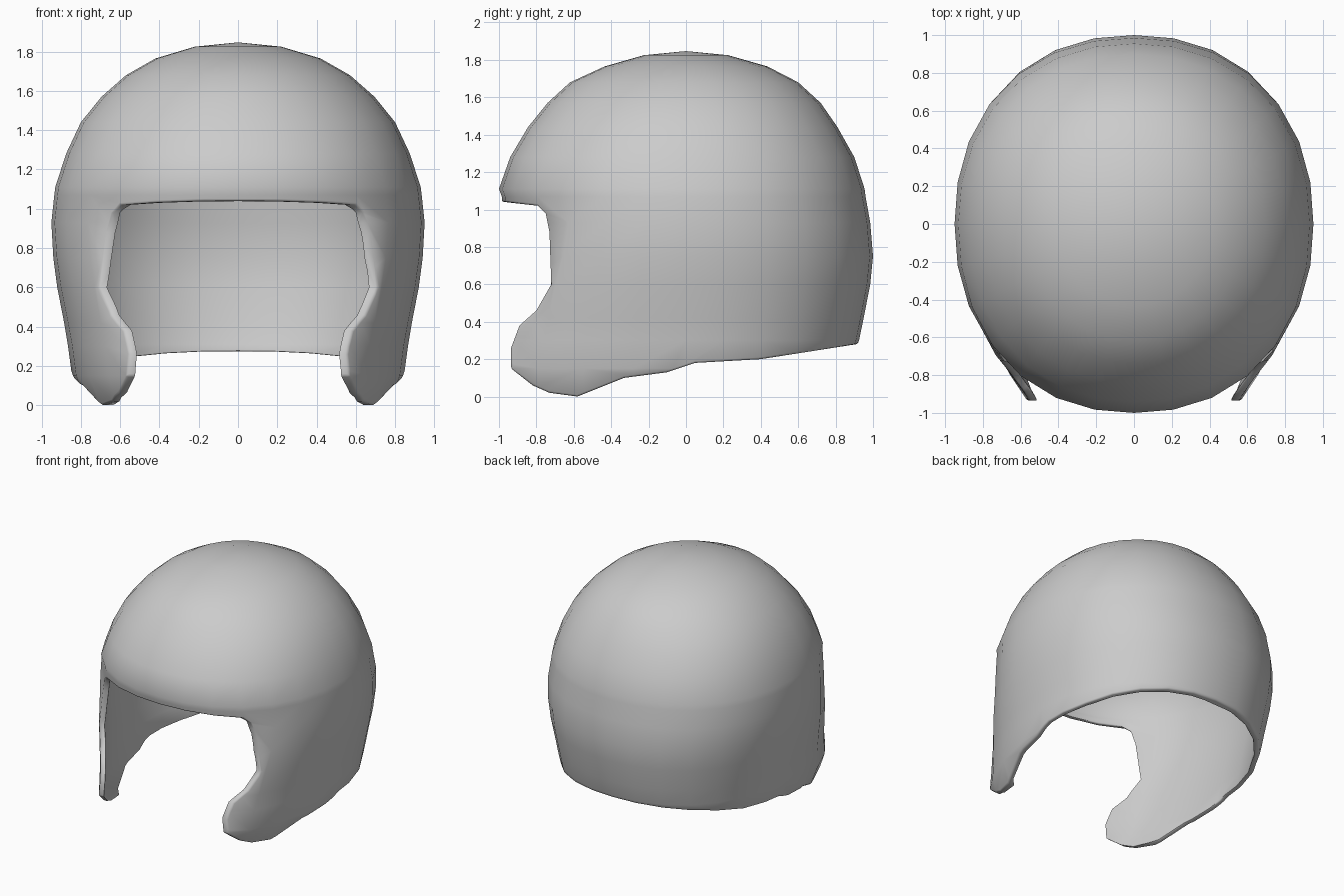
import bpy, bmesh
from math import sin, cos, pi, radians

if "Cube" in bpy.data.objects:
    bpy.data.objects.remove(bpy.data.objects["Cube"])

SEGMENTS = 28
THICKNESS = 0.038

# Rings of the shell: height, half width, back depth, front depth, back and front squareness
RINGS = [
    (-0.05, 0.72, 0.78, 1.22, 2.2, 2.0), (0.0, 0.785, 0.82, 1.25, 2.2, 2.0),
    (0.15, 0.845, 0.87, 1.27, 2.2, 2.0), (0.30, 0.865, 0.925, 1.22, 2.2, 2.0),
    (0.42, 0.885, 0.95, 1.17, 2.2, 2.05), (0.60, 0.92, 0.985, 1.10, 2.2, 2.1),
    (0.75, 0.94, 1.0, 1.03, 2.2, 2.15), (0.93, 0.95, 0.985, 0.98, 2.2, 2.2),
    (1.07, 0.935, 0.96, 0.985, 2.17, 2.2), (1.11, 0.93, 0.955, 1.0, 2.17, 2.2),
    (1.28, 0.875, 0.90, 0.94, 2.15, 2.17), (1.44, 0.80, 0.81, 0.845, 2.12, 2.13),
    (1.57, 0.695, 0.72, 0.74, 2.08, 2.08), (1.68, 0.57, 0.60, 0.62, 2.05, 2.05),
    (1.765, 0.42, 0.435, 0.435, 2.0, 2.0), (1.825, 0.22, 0.225, 0.225, 2.0, 2.0),
]
APEX = 1.847

# Side outline (y, z): brow, face opening, cheek guard, lower rim
OUTLINE = [
    (1.3, 2.2), (-1.3, 2.2), (-1.3, 1.05), (-0.97, 1.04), (-0.79, 1.02),
    (-0.75, 0.98), (-0.73, 0.88), (-0.72, 0.60), (-0.80, 0.46), (-0.89, 0.38),
    (-0.935, 0.26), (-0.935, 0.15), (-0.82, 0.06), (-0.73, 0.02), (-0.58, 0.0),
    (-0.33, 0.10), (-0.10, 0.13), (0.05, 0.18), (0.40, 0.20), (0.88, 0.275), (1.3, 0.34),
]


def add_object(name, bm):
    mesh = bpy.data.meshes.new(name)
    bm.to_mesh(mesh)
    bm.free()
    obj = bpy.data.objects.new(name, mesh)
    bpy.context.collection.objects.link(obj)
    return obj


# Dome lofted through the rings
bm = bmesh.new()
rings = []
for z, width, back, front, n_back, n_front in RINGS:
    ring = []
    for j in range(SEGMENTS):
        t = 2 * pi * j / SEGMENTS
        c, s = cos(t), sin(t)
        depth, n = (back, n_back) if s > 0 else (front, n_front)
        r = (abs(c) ** n + abs(s) ** n) ** (-1 / n)
        ring.append(bm.verts.new((width * c * r, depth * s * r, z)))
    rings.append(ring)
apex = bm.verts.new((0, 0, APEX))
for j in range(SEGMENTS):
    k = (j + 1) % SEGMENTS
    for low, high in zip(rings, rings[1:]):
        bm.faces.new((low[j], low[k], high[k], high[j]))
    bm.faces.new((rings[-1][j], rings[-1][k], apex))
helmet = add_object("helmet_shell", bm)

# Prism of the side outline, used to trim the dome
bm = bmesh.new()
face = bm.faces.new([bm.verts.new((-1.4, y, z)) for y, z in OUTLINE])
extruded = bmesh.ops.extrude_face_region(bm, geom=[face])["geom"]
bmesh.ops.translate(bm, vec=(2.8, 0, 0),
                    verts=[v for v in extruded if isinstance(v, bmesh.types.BMVert)])
bmesh.ops.recalc_face_normals(bm, faces=bm.faces)
cutter = add_object("outline_cutter", bm)
cutter.hide_render = True

# Wall thickness, then trimming
wall = helmet.modifiers.new("wall", 'SOLIDIFY')
wall.thickness = THICKNESS
wall.offset = -1
trim = helmet.modifiers.new("trim", 'BOOLEAN')
trim.operation = 'INTERSECT'
trim.solver = 'EXACT'
trim.object = cutter

bpy.context.view_layer.objects.active = helmet
helmet.select_set(True)
for name in ("wall", "trim"):
    bpy.ops.object.modifier_apply(modifier=name)
bpy.data.objects.remove(cutter)

# Clean up slivers so that the rims can be rounded
bm = bmesh.new()
bm.from_mesh(helmet.data)
bmesh.ops.remove_doubles(bm, verts=bm.verts, dist=0.012)
bm.to_mesh(helmet.data)
bm.free()

# Rounded rims
rim = helmet.modifiers.new("rim", 'BEVEL')
rim.limit_method = 'ANGLE'
rim.angle_limit = radians(50)
rim.width = 0.01
rim.segments = 2
rim.use_clamp_overlap = False
bpy.ops.object.modifier_apply(modifier="rim")

bpy.ops.object.shade_smooth_by_angle(angle=radians(50))
